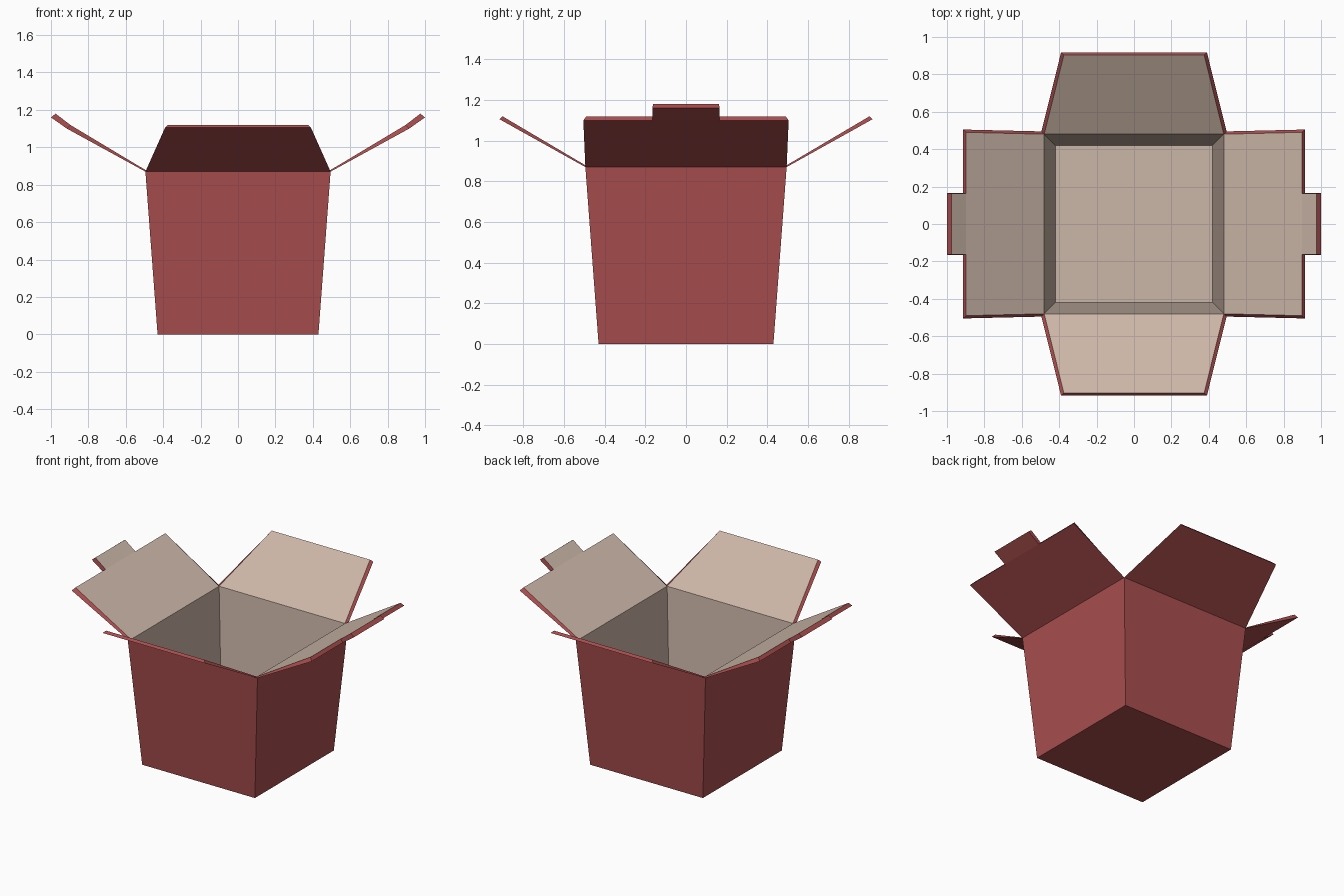
import bpy, math
from mathutils import Matrix

if "Cube" in bpy.data.objects:
    bpy.data.objects.remove(bpy.data.objects["Cube"])


def material(name, color):
    m = bpy.data.materials.new(name)
    m.diffuse_color = (*color, 1)
    m.use_nodes = True
    m.node_tree.nodes["Principled BSDF"].inputs["Base Color"].default_value = m.diffuse_color
    return m


RED = material("red_card", (0.40, 0.075, 0.075))
BEIGE = material("plain_card", (0.60, 0.47, 0.39))


def build(name, verts, faces, inner, turn=0):
    """Mesh object; faces whose index is in `inner` get the plain inside colour."""
    me = bpy.data.meshes.new(name)
    me.from_pydata(verts, [], faces)
    me.materials.append(RED)
    me.materials.append(BEIGE)
    for p in me.polygons:
        p.material_index = 1 if p.index in inner else 0
    me.transform(Matrix.Rotation(turn, 4, 'Z'))
    ob = bpy.data.objects.new(name, me)
    bpy.context.collection.objects.link(ob)
    return ob


# Open tapered box: four square rings, outer bottom > outer rim > inner rim > inner floor
rings = [(0.43, 0), (0.495, 0.87), (0.48, 0.87), (0.42, 0.012)]
verts = [(sx * r, sy * r, z) for r, z in rings
         for sx, sy in ((-1, -1), (1, -1), (1, 1), (-1, 1))]
faces = [(3, 2, 1, 0), (12, 13, 14, 15)]
for k in range(3):
    for i in range(4):
        j = (i + 1) % 4
        faces.append((4*k + i, 4*k + j, 4*k + 4 + j, 4*k + 4 + i))
build("box_body", verts, faces, {1, 10, 11, 12, 13})


def flap(name, outer, inner, turn):
    """Flap pointing +x from (distance, half width, height) half outlines."""
    n = len(outer)
    L = 2 * n

    def loop(half):
        return ([(r, -w, z) for r, w, z in half]
                + [(r, w, z) for r, w, z in reversed(half)])

    verts = loop(outer) + loop(inner)
    # panel, plus a slightly bent tab where the outline has one
    panels = [list(range(L))]
    if n == 4:
        panels = [[0, 1, 2, 5, 6, 7], [2, 3, 4, 5]]
    tops = [[i + L for i in p] for p in panels]
    bottoms = [p[::-1] for p in panels]
    walls = [(i, (i + 1) % L, (i + 1) % L + L, i + L) for i in range(L)]
    build(name, verts, tops + bottoms + walls, set(range(len(tops))), turn)


# Side flaps with locking tabs
for name, turn in (("right_flap", 0), ("left_flap", math.pi)):
    flap(name,
         [(0.495, 0.495, 0.87), (0.915, 0.505, 1.10), (0.915, 0.165, 1.10), (1.0, 0.165, 1.16)],
         [(0.48, 0.48, 0.87), (0.897, 0.49, 1.12), (0.897, 0.162, 1.12), (0.975, 0.162, 1.18)],
         turn)

# Tapered front and back flaps
for name, turn in (("back_flap", math.pi / 2), ("front_flap", -math.pi / 2)):
    flap(name,
         [(0.495, 0.495, 0.87), (0.917, 0.39, 1.105)],
         [(0.48, 0.48, 0.87), (0.903, 0.375, 1.12)],
         turn)
